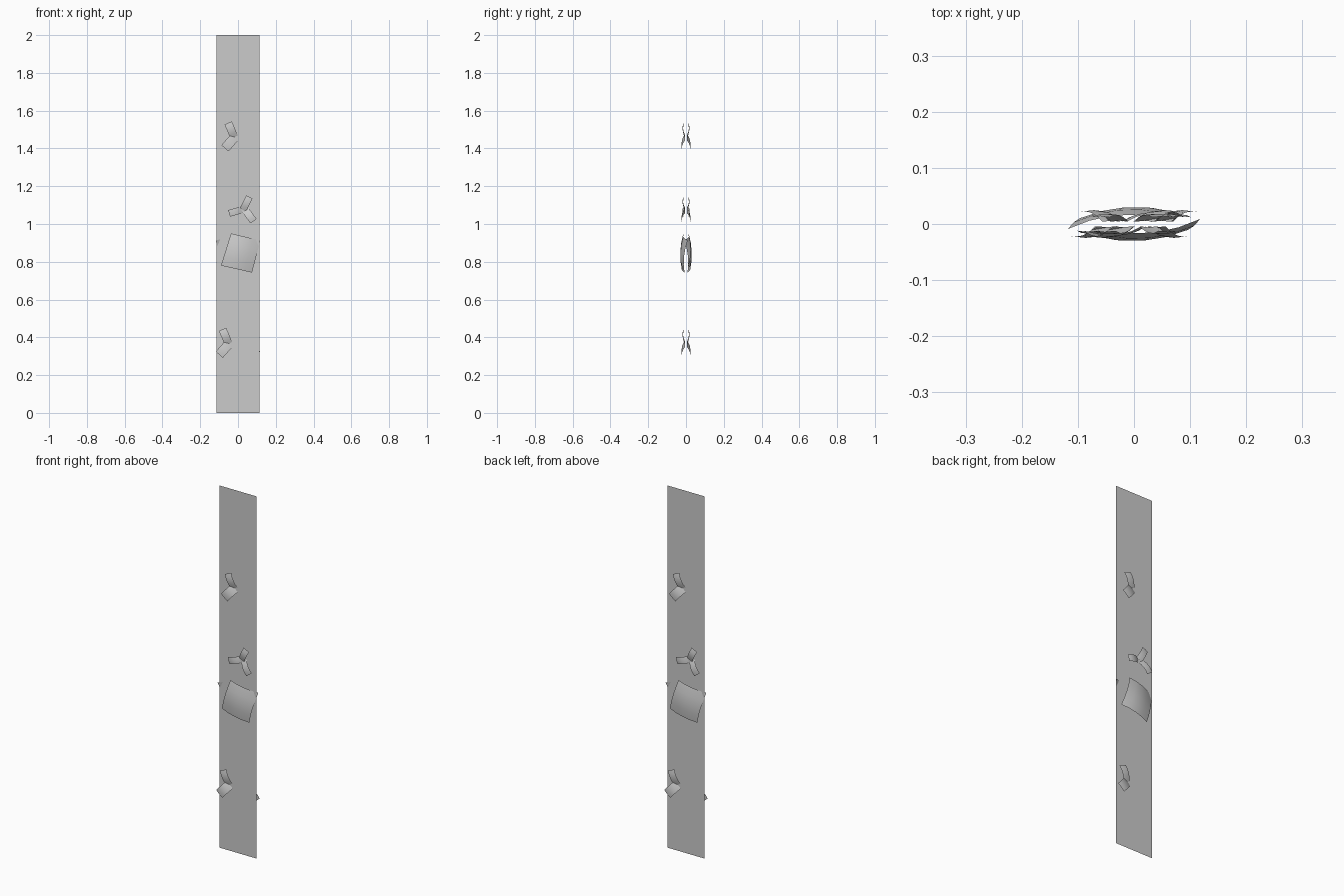
import bpy, bmesh
from mathutils import Vector

cube = bpy.data.objects.get("Cube")
if cube:
    bpy.data.objects.remove(cube, do_unlink=True)

grey = bpy.data.materials.new("plain_grey")
grey.use_nodes = True
COLOUR = (0.6, 0.6, 0.6, 1)
grey.diffuse_color = COLOUR
grey.node_tree.nodes["Principled BSDF"].inputs["Base Color"].default_value = COLOUR


def patch(name, corners, n, m, bulge):
    """Curved sheet between four corners; bulge(u, v) pushes it outwards."""
    a, b, c, d = (Vector(p) for p in corners)
    bm = bmesh.new()
    rows = []
    for j in range(m + 1):
        v = j / m
        row = []
        for i in range(n + 1):
            u = i / n
            p = a.lerp(b, u).lerp(d.lerp(c, u), v)
            p.y -= bulge(u, v)
            row.append(bm.verts.new(p))
        rows.append(row)
    for low, high in zip(rows, rows[1:]):
        for i in range(n):
            bm.faces.new((low[i], low[i + 1], high[i + 1], high[i]))
    mesh = bpy.data.meshes.new(name)
    bm.to_mesh(mesh)
    bm.free()
    mesh.materials.append(grey)
    ob = bpy.data.objects.new(name, mesh)
    bpy.context.collection.objects.link(ob)
    return ob


def both_sides(name, corners, n, m, bulge):
    """A smooth sheet on the front, and its half-turn twin on the back."""
    for side, sign in (("front", 1), ("back", -1)):
        pts = [(sign * x, sign * y, z) for x, y, z in corners]
        ob = patch(f"{side}_{name}", pts, n, m, lambda u, v: sign * bulge(u, v))
        ob.data.shade_smooth()


def leaf(name, base, tip, width, tip_y):
    """Arched leaf growing from base to tip, both given as (x, z)."""
    b, t = Vector(base), Vector(tip)
    side = Vector((t.y - b.y, b.x - t.x)).normalized() * width / 2
    corners = [(p.x, y, p.y) for p, y in ((b - side, -0.004), (b + side, -0.004),
                                          (t + side, tip_y), (t - side, tip_y))]
    both_sides(name, corners, 2, 4,
               lambda u, v: 0.032 * v * (1 - v) + 0.008 * u * (1 - u))


# Thin flat panel
patch("panel", [(-0.114, 0, 0), (0.114, 0, 0), (0.114, 0, 2), (-0.114, 0, 2)],
      1, 1, lambda u, v: 0)

# Large domed square leaf
both_sides("square_leaf",
           [(-0.09, -0.012, 0.78), (0.074, -0.008, 0.743),
            (0.118, 0.009, 0.913), (-0.037, -0.012, 0.95)], 4, 4,
           lambda u, v: 0.052 * u * (1 - u) + 0.044 * v * (1 - v))

# Paired leaves, upper and lower
for level, x, z in (("upper", -0.02, 1.46), ("lower", -0.05, 0.367)):
    leaf(level + "_pair_top_leaf", (x, z), (x - 0.032, z + 0.075), 0.042, -0.012)
    leaf(level + "_pair_bottom_leaf", (x + 0.003, z), (x - 0.049, z - 0.059), 0.05, -0.021)

# Three-leaf sprig
leaf("sprig_top_leaf", (0.026, 1.075), (0.06, 1.143), 0.036, -0.012)
leaf("sprig_left_leaf", (0.018, 1.075), (-0.047, 1.056), 0.036, -0.014)
leaf("sprig_right_leaf", (0.04, 1.073), (0.082, 1.015), 0.04, -0.021)
